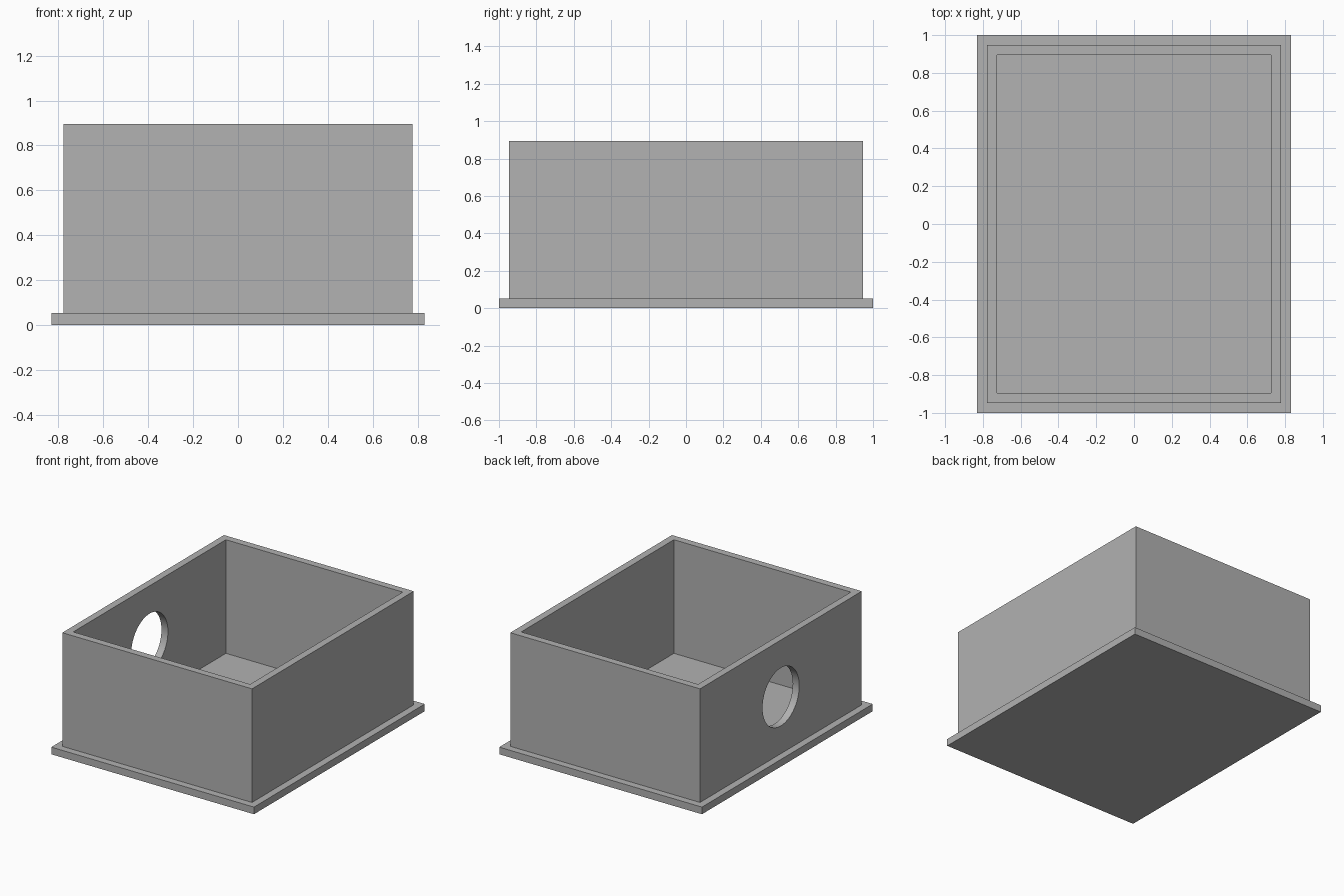
import bpy
import math

cube = bpy.data.objects.get("Cube")
if cube:
    bpy.data.objects.remove(cube, do_unlink=True)

HALF_X, HALF_Y = 0.831, 1.0   # base plate half size
STEP = 0.053                  # plate thickness, lip width and wall thickness
TOP = 0.895
HOLE_RADIUS = 0.215

# Single grey finish
grey = bpy.data.materials.new("plain_grey")
grey.use_nodes = True
colour = (0.445, 0.445, 0.445, 1)
grey.diffuse_color = colour
grey.node_tree.nodes["Principled BSDF"].inputs["Base Color"].default_value = colour


def box(name, half_x, half_y, low, high):
    bpy.ops.mesh.primitive_cube_add(size=2, location=(0, 0, (low + high) / 2))
    ob = bpy.context.object
    ob.name = name
    ob.scale = (half_x, half_y, (high - low) / 2)
    bpy.ops.object.transform_apply(location=True, rotation=True, scale=True)
    ob.data.materials.append(grey)
    return ob


def cut(target, cutter):
    cutter.hide_render = True
    mod = target.modifiers.new("cut", "BOOLEAN")
    mod.operation = "DIFFERENCE"
    mod.solver = "EXACT"
    mod.object = cutter
    bpy.context.view_layer.objects.active = target
    bpy.ops.object.modifier_apply(modifier=mod.name)
    bpy.data.objects.remove(cutter, do_unlink=True)


# Base plate, which is also the floor of the tray
box("base_plate", HALF_X, HALF_Y, 0, STEP)

# Open-topped walls, set in from the plate edge
walls = box("walls", HALF_X - STEP, HALF_Y - STEP, STEP, TOP)
cavity = box("cavity_cutter", HALF_X - 2 * STEP, HALF_Y - 2 * STEP, -1, TOP + 1)
cut(walls, cavity)

# Round port through the right-hand (-x) wall
bpy.ops.mesh.primitive_cylinder_add(
    vertices=64, radius=HOLE_RADIUS, depth=0.4,
    location=(-HALF_X + 1.5 * STEP, 0, (STEP + TOP) / 2),
    rotation=(0, math.pi / 2, 0))
port = bpy.context.object
port.name = "port_cutter"
port.data.materials.append(grey)
cut(walls, port)

# Smooth port rim, sharp box edges
bpy.ops.object.select_all(action="DESELECT")
walls.select_set(True)
bpy.context.view_layer.objects.active = walls
bpy.ops.object.shade_smooth_by_angle(angle=math.radians(30))
